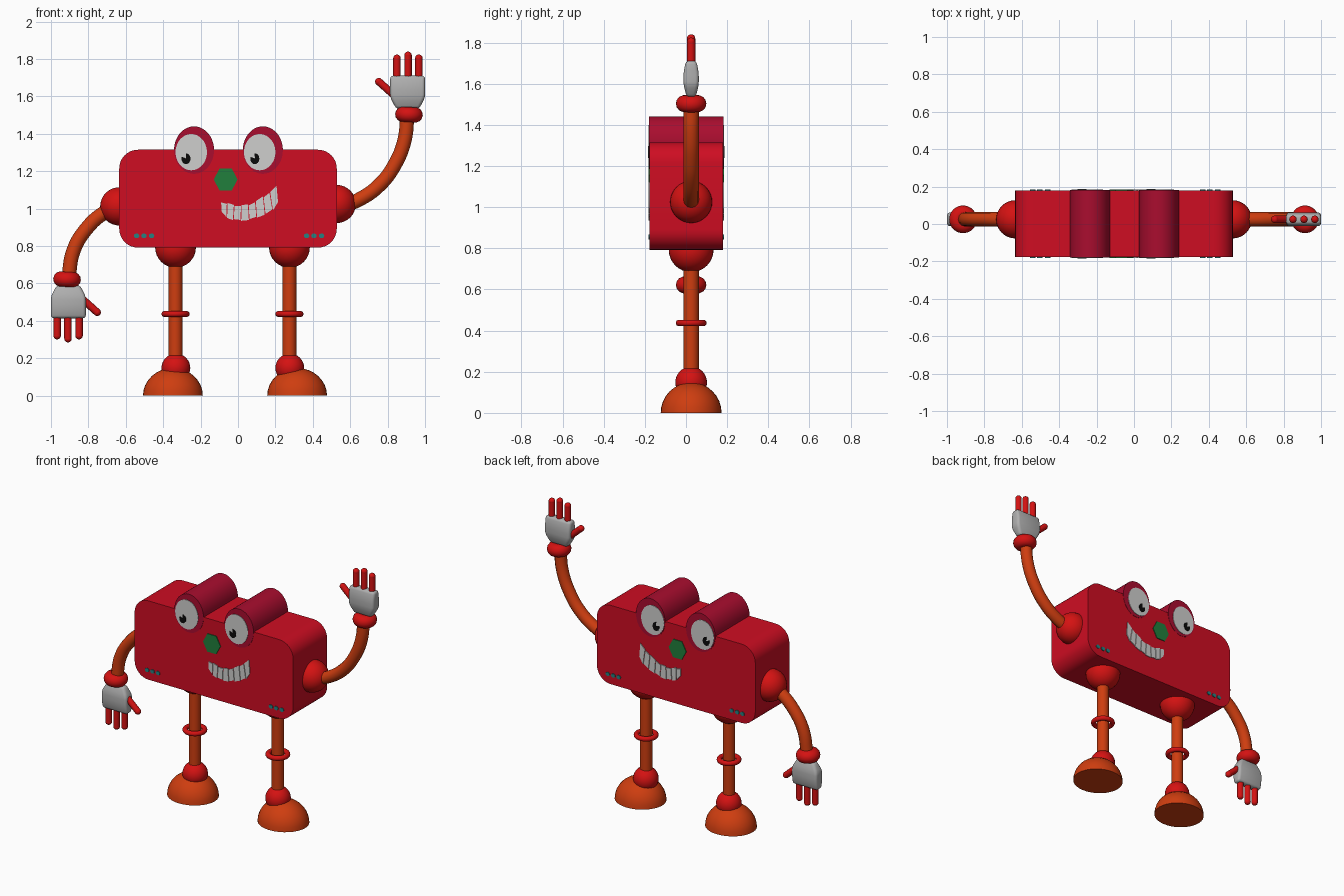
import bpy, bmesh, math
from mathutils import Vector, Matrix

if "Cube" in bpy.data.objects:
    bpy.data.objects.remove(bpy.data.objects["Cube"])

def material(name, r, g, b):
    m = bpy.data.materials.new(name)
    m.diffuse_color = (r, g, b, 1)
    m.use_nodes = True
    m.node_tree.nodes["Principled BSDF"].inputs["Base Color"].default_value = m.diffuse_color
    return m

BODY = material("body red", 0.62, 0.004, 0.016)
RED = material("joint red", 0.66, 0.006, 0.006)
ORANGE = material("limb orange", 0.62, 0.047, 0.005)
CRIMSON = material("eye crimson", 0.40, 0.004, 0.028)
GREY = material("palm grey", 0.43, 0.43, 0.43)
WHITE = material("eye white", 0.62, 0.62, 0.61)
GREEN = material("nose green", 0.015, 0.21, 0.045)
TEAL = material("button teal", 0.02, 0.22, 0.22)
BLACK = material("pupil black", 0.003, 0.003, 0.003)

LY = 0.025                # depth line of arms and legs
FRONT, BACK = -0.177, 0.18

def finish(ob, name, mat, angle=40):
    ob.name = name
    ob.data.materials.clear()
    ob.data.materials.append(mat)
    bpy.ops.object.select_all(action='DESELECT')
    ob.select_set(True)
    bpy.context.view_layer.objects.active = ob
    bpy.ops.object.shade_smooth_by_angle(angle=math.radians(angle))
    return ob

def from_bmesh(bm, name, mat, angle=40):
    bmesh.ops.recalc_face_normals(bm, faces=bm.faces)
    me = bpy.data.meshes.new(name)
    bm.to_mesh(me)
    bm.free()
    ob = bpy.data.objects.new(name, me)
    bpy.context.collection.objects.link(ob)
    return finish(ob, name, mat, angle)

def prism(name, mat, outlines, y0, y1):
    """Extrude x-z outlines along y."""
    bm = bmesh.new()
    for pts in outlines:
        f = bm.faces.new([bm.verts.new((x, y0, z)) for x, z in pts])
        ext = bmesh.ops.extrude_face_region(bm, geom=[f])
        bmesh.ops.translate(bm, vec=(0, y1 - y0, 0),
                            verts=[v for v in ext["geom"] if isinstance(v, bmesh.types.BMVert)])
    return from_bmesh(bm, name, mat)

def plates(name, mat, outlines, t):
    """Thin painted detail, on the front and on the back."""
    prism(name + "_front", mat, outlines, FRONT - t, FRONT + 0.002)
    prism(name + "_back", mat, outlines, BACK - 0.002, BACK + t)

def ellipse(cx, cz, rx, rz, n=40, a0=0.0, a1=2 * math.pi):
    return [(cx + rx * math.cos(a0 + (a1 - a0) * i / n),
             cz + rz * math.sin(a0 + (a1 - a0) * i / n)) for i in range(n)]

def sphere(name, mat, loc, r):
    bpy.ops.mesh.primitive_uv_sphere_add(segments=32, ring_count=16, radius=r, location=loc)
    return finish(bpy.context.object, name, mat)

def torus(name, mat, loc, major, minor, tilt=0):
    bpy.ops.mesh.primitive_torus_add(major_segments=32, minor_segments=14, major_radius=major,
                                     minor_radius=minor, location=loc, rotation=(0, tilt, 0))
    return finish(bpy.context.object, name, mat)

def tube(name, mat, pts, r):
    """Round tube along a smooth path in the x-z plane."""
    cu = bpy.data.curves.new(name, 'CURVE')
    cu.dimensions = '3D'
    cu.bevel_depth, cu.bevel_resolution, cu.resolution_u = r, 4, 8
    cu.use_fill_caps = True
    sp = cu.splines.new('BEZIER')
    sp.bezier_points.add(len(pts) - 1)
    for bp, (x, z) in zip(sp.bezier_points, pts):
        bp.co = (x, LY, z)
        bp.handle_left_type = bp.handle_right_type = 'AUTO'
    ob = bpy.data.objects.new(name, cu)
    bpy.context.collection.objects.link(ob)
    bpy.ops.object.select_all(action='DESELECT')
    ob.select_set(True)
    bpy.context.view_layer.objects.active = ob
    bpy.ops.object.convert(target='MESH')
    return finish(bpy.context.object, name, mat)

# Body: rounded rectangle extruded in depth
X0, X1, Z0, Z1, R = -0.635, 0.528, 0.792, 1.315, 0.1
outline = []
for cx, cz, q in ((X1 - R, Z1 - R, 0), (X0 + R, Z1 - R, 1), (X0 + R, Z0 + R, 2), (X1 - R, Z0 + R, 3)):
    for i in range(9):
        a = math.pi / 2 * (q + i / 8)
        outline.append((cx + R * math.cos(a), cz + R * math.sin(a)))
prism("body", BODY, [outline], FRONT, BACK)

# Eyes: long barrels with white discs and notched pupils
for side, bx, ex, px in (("left", -0.235, -0.25, -0.278), ("right", 0.133, 0.116, 0.09)):
    prism(side + "_eye_barrel", CRIMSON, [ellipse(bx, 1.313, 0.107, 0.127)],
          FRONT - 0.002, BACK + 0.002)
    plates(side + "_eye_white", WHITE, [ellipse(ex, 1.302, 0.084, 0.097)], 0.005)
    pupil = ellipse(px, 1.267, 0.024, 0.029, 18, math.radians(160), math.radians(470))
    plates(side + "_pupil", BLACK, [pupil + [(px, 1.269)]], 0.008)

# Nose
plates("nose", GREEN, [ellipse(-0.066, 1.156, 0.064, 0.069, 6)], 0.005)

# Mouth: a crooked row of teeth between two arcs
top = [(-0.092, 1.033), (-0.058, 1.026), (-0.02, 1.015), (0.018, 1.014), (0.055, 1.018),
       (0.093, 1.035), (0.135, 1.06), (0.17, 1.085), (0.208, 1.118)]
low = [(-0.09, 0.985), (-0.06, 0.955), (-0.025, 0.944), (0.015, 0.94), (0.06, 0.944),
       (0.1, 0.957), (0.145, 0.972), (0.185, 0.995), (0.216, 1.04)]
teeth = []
for i in range(8):
    g = 0.002
    d = 0.005 if i % 2 else 0.0
    (ax, az), (bx, bz), (cx, cz), (dx, dz) = low[i], low[i + 1], top[i + 1], top[i]
    teeth.append([(ax + g, az - d), (bx - g, bz - d), (cx - g, cz + d), (dx + g, dz + d)])
plates("teeth", WHITE, teeth, 0.005)

# Buttons
plates("buttons", TEAL, [ellipse(x, 0.855, 0.015, 0.013, 10)
                         for x in (-0.542, -0.503, -0.462, 0.367, 0.406, 0.447)], 0.005)

# Legs
for side, x, fx in (("left", -0.334, -0.348), ("right", 0.275, 0.316)):
    sphere(side + "_hip", RED, (x, LY, 0.793), 0.109)
    bpy.ops.mesh.primitive_cylinder_add(vertices=24, radius=0.037, depth=0.62, location=(x, LY, 0.47))
    finish(bpy.context.object, side + "_leg", ORANGE)
    torus(side + "_knee_ring", RED, (x, LY, 0.437), 0.059, 0.016)
    sphere(side + "_ankle", RED, (x + 0.002, LY, 0.148), 0.077)
    # Foot: flat-bottomed dome
    bm = bmesh.new()
    bmesh.ops.create_uvsphere(bm, u_segments=32, v_segments=16, radius=1)
    cut = bmesh.ops.bisect_plane(bm, geom=bm.verts[:] + bm.edges[:] + bm.faces[:], dist=1e-4,
                                 plane_co=(0, 0, 0), plane_no=(0, 0, -1), clear_outer=True)
    bmesh.ops.holes_fill(bm, edges=[e for e in bm.edges if e.is_boundary])
    bmesh.ops.transform(bm, verts=bm.verts,
                        matrix=Matrix.Translation((fx, LY, 0)) @ Matrix.Diagonal((0.16, 0.148, 0.148, 1)))
    from_bmesh(bm, side + "_foot", ORANGE)

# Arms
sphere("right_shoulder", RED, (0.528, LY, 1.025), 0.102)
sphere("left_shoulder", RED, (-0.635, LY, 1.012), 0.102)
tube("right_arm", ORANGE, [(0.54, 1.01), (0.64, 1.045), (0.755, 1.125), (0.838, 1.235),
                           (0.89, 1.365), (0.906, 1.51)], 0.038)
tube("left_arm", ORANGE, [(-0.64, 1.01), (-0.72, 0.975), (-0.81, 0.893), (-0.878, 0.78),
                          (-0.908, 0.62)], 0.038)

# Hands: the lowered one is the raised one turned half round
for side, s in (("right", 1), ("left", -1)):
    def place(x, z):
        return (s * x, LY, 1.0625 + s * (z - 1.0625))
    torus(side + "_wrist", RED, place(0.914, 1.503), 0.033, 0.041, math.radians(3))

    # Palm: bevelled block, thinner at the fingers and narrower at the wrist
    bm = bmesh.new()
    bmesh.ops.create_cube(bm, size=1)
    bmesh.ops.subdivide_edges(bm, edges=[e for e in bm.edges
                              if abs(e.verts[0].co.z - e.verts[1].co.z) > 0.5], cuts=2)
    for v in bm.verts:
        z = v.co.z
        wide = 0.062 if z < -0.4 else 0.093
        thick = 0.022 if z < -0.4 else 0.026 if z > 0.4 else 0.037
        v.co = (0.907 + math.copysign(wide, v.co.x), math.copysign(thick, v.co.y), 1.623 + z * 0.176)
    bmesh.ops.bevel(bm, geom=bm.edges[:], offset=0.016, segments=3, affect='EDGES', profile=0.5)
    for v in bm.verts:
        v.co = Vector(place(v.co.x, v.co.z)) + Vector((0, s * v.co.y, 0))
    from_bmesh(bm, side + "_palm", GREY, 60)

    # Fingers and thumb: tubes with round tips
    digits = (("finger_a", (0.85, 1.67), (0.85, 1.804)), ("finger_b", (0.909, 1.67), (0.909, 1.82)),
              ("finger_c", (0.967, 1.67), (0.967, 1.804)), ("thumb", (0.85, 1.592), (0.753, 1.679)))
    for name, a, b in digits:
        p, q = place(*a), place(*b)
        tube(side + "_" + name, RED, [(p[0], p[2]), (q[0], q[2])], 0.02)
        sphere(side + "_" + name + "_tip", RED, q, 0.02)
